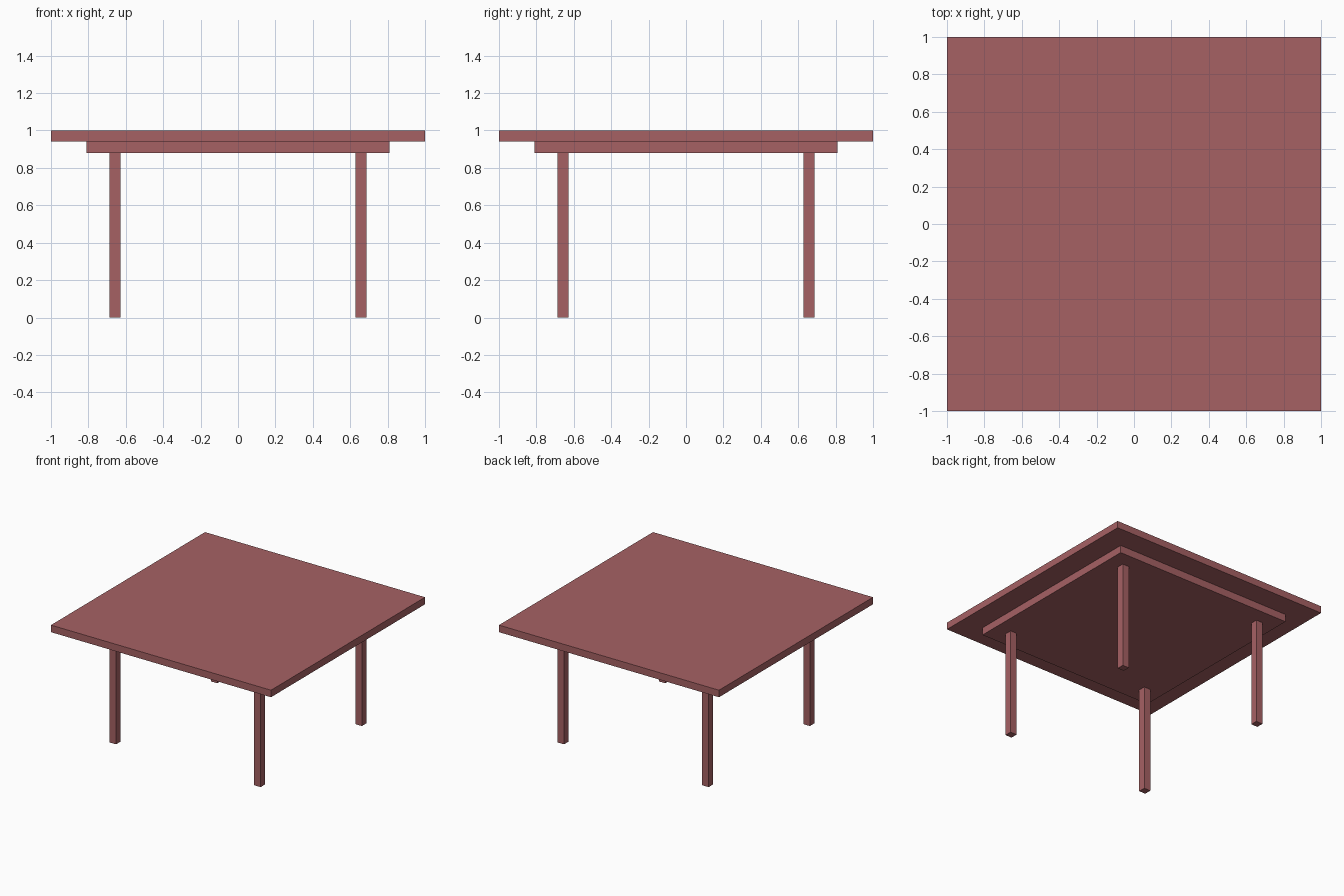
import bpy

if "Cube" in bpy.data.objects:
    bpy.data.objects.remove(bpy.data.objects["Cube"])

wood = bpy.data.materials.new("dusty red")
wood.diffuse_color = (0.38, 0.12, 0.127, 1)
wood.use_nodes = True
wood.node_tree.nodes["Principled BSDF"].inputs["Base Color"].default_value = wood.diffuse_color


def box(name, centre, size):
    """Axis-aligned box with its size baked into the mesh."""
    bpy.ops.mesh.primitive_cube_add(size=1, location=centre)
    ob = bpy.context.object
    ob.name = name
    ob.scale = size
    bpy.ops.object.transform_apply(location=False, rotation=False, scale=True)
    ob.data.materials.append(wood)
    return ob


TOP_Z, SLAB_Z, APRON_Z = 1.0, 0.942, 0.88

# Table top
box("table_top", (0, 0, (TOP_Z + SLAB_Z) / 2), (2, 2, TOP_Z - SLAB_Z))

# Solid support panel under the top
box("under_panel", (0, 0, (SLAB_Z + APRON_Z) / 2), (1.62, 1.62, SLAB_Z - APRON_Z))

# Four square legs
for y_name, sy in (("front", -1), ("back", 1)):
    for x_name, sx in (("left", -1), ("right", 1)):
        box(f"{y_name}_{x_name}_leg", (0.657 * sx, 0.657 * sy, APRON_Z / 2),
            (0.059, 0.059, APRON_Z))
